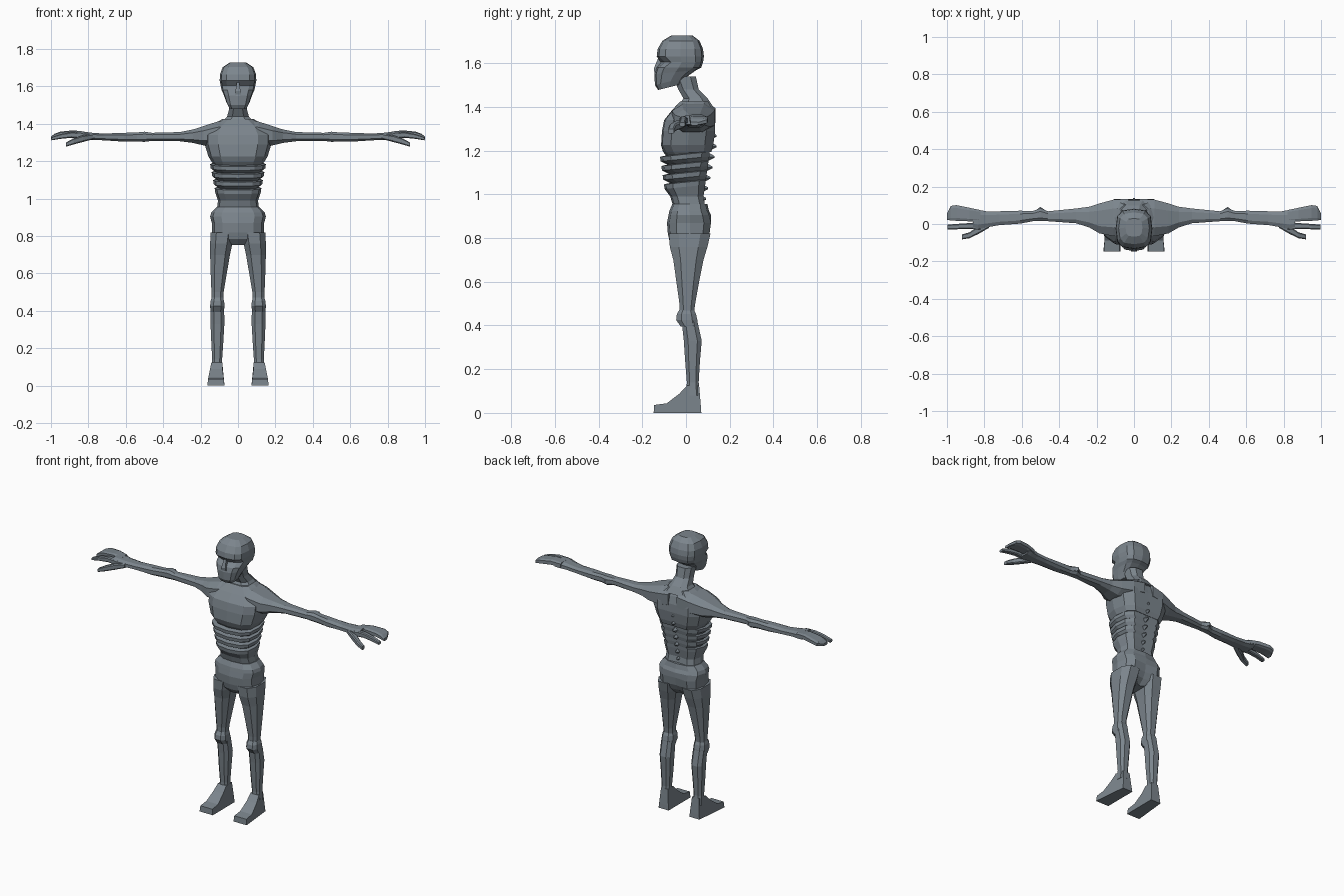
import bpy, bmesh, math

skin = bpy.data.materials.new("slate_grey")
skin.diffuse_color = (0.20, 0.235, 0.265, 1)


def finish(name, bm, mirror):
    bmesh.ops.recalc_face_normals(bm, faces=bm.faces)
    me = bpy.data.meshes.new(name)
    bm.to_mesh(me)
    bm.free()
    me.materials.append(skin)
    ob = bpy.data.objects.new(name, me)
    bpy.context.collection.objects.link(ob)
    if mirror:
        ob.modifiers.new("mirror", 'MIRROR').use_mirror_merge = False
    return ob


def loft(name, rings, sides=8, axis='z', mirror=False, power=0.75, tilt=0, edit=None):
    """Rings are (position, a0, a1, b0, b1): a/b are x/y along z, or y/z along x."""
    bm = bmesh.new()
    loops = []
    for ring in rings:
        t, a0, a1, b0, b1 = ring[:5]
        slope = ring[5] if len(ring) > 5 else tilt
        loop = []
        for i in range(sides):
            ang = 2 * math.pi * (i + 0.5 * (sides % 4 == 0 and sides < 12)) / sides
            c, s = math.cos(ang), math.sin(ang)
            c = math.copysign(abs(c) ** power, c)
            s = math.copysign(abs(s) ** power, s)
            if sides == 8:                      # reach the full ring size
                c, s = c / 0.942, s / 0.942
            a = (a0 + a1) / 2 + c * (a1 - a0) / 2
            b = (b0 + b1) / 2 + s * (b1 - b0) / 2
            co = (a, b, t + slope * (b - b0)) if axis == 'z' else (t, a, b)
            loop.append(bm.verts.new(co))
        loops.append(loop)
    for lo, hi in zip(loops, loops[1:]):
        for i in range(sides):
            j = (i + 1) % sides
            bm.faces.new((lo[i], lo[j], hi[j], hi[i]))
    bm.faces.new(loops[0])
    bm.faces.new(loops[-1])
    if edit:
        for v in bm.verts:
            edit(v.co)
    return finish(name, bm, mirror)


def sym(*rows):
    return [(r[0], -r[1], r[1], *r[2:]) for r in rows]


# Torso: waist, ribs, chest and shoulder base
def groove(co):
    if abs(co.x) < 0.002:
        if co.y > 0.05:
            co.y -= 0.014                       # spine channel
        elif co.z > 1.2:
            co.y += 0.008                       # breastbone


ribs = []
for k in range(4):
    z = 1.025 + 0.042 * k
    w, f, b = 0.122 + 0.008 * k, -0.098 - 0.006 * k, 0.098 + 0.007 * k
    ribs += [(z, w, f, b, 0.1), (z + 0.021, w + 0.003, f - 0.003, b + 0.002, 0.1),
             (z + 0.027, w - 0.013, f + 0.024, b + 0.002, 0.1)]
loft("torso", sym(
    (0.90, 0.115, -0.06, 0.10), (0.95, 0.112, -0.06, 0.095),
    (0.99, 0.107, -0.072, 0.088), *ribs,
    (1.195, 0.14, -0.105, 0.128), (1.225, 0.158, -0.122, 0.138),
    (1.29, 0.178, -0.118, 0.147), (1.34, 0.18, -0.108, 0.145),
    (1.385, 0.15, -0.072, 0.132), (1.425, 0.085, -0.035, 0.11)),
    sides=12, edit=groove)

# Vertebrae along the back
bm = bmesh.new()
for i in range(7):
    z = 0.98 + i * 0.048
    y = 0.082 + 0.048 * min(1, i / 5)
    m = bmesh.ops.create_cone(bm, segments=4, radius1=0.02, radius2=0.004, depth=0.03, cap_ends=True)
    for v in m["verts"]:
        x, yy, zz = v.co
        v.co = (x, y + zz - 0.005, z + yy)
finish("spine_bumps", bm, False)


# Pelvis with crest and cleft
def cleft(co):
    if abs(co.x) < 0.002 and co.y > 0.04 and co.z < 0.9:
        co.y -= 0.018


loft("pelvis", sym(
    (0.752, 0.045, -0.045, 0.065), (0.785, 0.105, -0.075, 0.10),
    (0.82, 0.14, -0.083, 0.118), (0.87, 0.14, -0.087, 0.125),
    (0.905, 0.149, -0.08, 0.115), (0.925, 0.143, -0.076, 0.105),
    (0.955, 0.115, -0.063, 0.098)), sides=12, edit=cleft)

# Neck
loft("neck", sym(
    (1.40, 0.09, -0.035, 0.125), (1.44, 0.058, -0.012, 0.098),
    (1.48, 0.047, -0.035, 0.058), (1.54, 0.05, -0.06, 0.045)), sides=8)


# Head with brow, hollow eyes and jaw
def face(co):
    if co.y < -0.08 and 1.585 < co.z < 1.625 and abs(co.x) > 0.02:
        co.y += 0.014


loft("head", sym(
    (1.478, 0.05, -0.128, -0.025, 0.25), (1.50, 0.063, -0.142, 0.0, 0.25),
    (1.55, 0.078, -0.145, 0.048, 0.1), (1.58, 0.088, -0.137, 0.07),
    (1.605, 0.093, -0.118, 0.078), (1.632, 0.098, -0.134, 0.082),
    (1.665, 0.096, -0.13, 0.078), (1.703, 0.082, -0.108, 0.062),
    (1.727, 0.045, -0.068, 0.03)), sides=12, power=0.65, edit=face)
loft("nose", sym((1.558, 0.022, -0.149, -0.11), (1.575, 0.018, -0.152, -0.11),
                 (1.622, 0.009, -0.132, -0.10)), sides=4)

# Arms, from inside the chest to the wrist and palm
loft("arm", [
    (0.03, -0.05, 0.135, 1.30, 1.425), (0.11, -0.065, 0.130, 1.285, 1.412),
    (0.185, -0.05, 0.110, 1.285, 1.388), (0.24, -0.018, 0.092, 1.298, 1.370),
    (0.31, 0.004, 0.083, 1.307, 1.356), (0.46, 0.015, 0.068, 1.309, 1.352),
    (0.50, 0.016, 0.084, 1.304, 1.358), (0.54, 0.015, 0.070, 1.305, 1.354),
    (0.61, 0.002, 0.071, 1.305, 1.352), (0.72, -0.006, 0.068, 1.312, 1.348),
    (0.79, -0.018, 0.068, 1.315, 1.353), (0.835, -0.030, 0.076, 1.316, 1.360),
    (0.86, -0.026, 0.080, 1.320, 1.362)], axis='x', mirror=True)
loft("elbow_point", [(0.46, 0.045, 0.065, 1.320, 1.345), (0.50, 0.045, 0.100, 1.318, 1.350),
                     (0.54, 0.045, 0.066, 1.320, 1.345)], sides=4, axis='x', mirror=True, power=1)

# Hand: joined fingers, forefinger and thumb
loft("fingers", [
    (0.82, 0.015, 0.074, 1.325, 1.358), (0.88, 0.015, 0.086, 1.332, 1.365),
    (0.95, 0.018, 0.100, 1.328, 1.358), (0.98, 0.020, 0.096, 1.322, 1.347),
    (1.0, 0.022, 0.055, 1.316, 1.332)], axis='x', mirror=True, power=0.5)
loft("forefinger", [
    (0.82, -0.028, 0.010, 1.320, 1.352), (0.89, -0.026, 0.004, 1.326, 1.356),
    (0.95, -0.028, 0.000, 1.320, 1.345), (0.998, -0.030, -0.004, 1.312, 1.328)],
    sides=8, axis='x', mirror=True, power=0.5)
loft("thumb", [
    (0.775, -0.020, 0.015, 1.318, 1.345), (0.83, -0.052, -0.010, 1.303, 1.338),
    (0.88, -0.076, -0.045, 1.290, 1.322), (0.92, -0.082, -0.056, 1.278, 1.300)],
    sides=8, axis='x', mirror=True, power=0.5)

# Legs: thigh, knee, shin
loft("thigh", [
    (0.45, 0.079, 0.140, -0.028, 0.036), (0.50, 0.077, 0.142, -0.030, 0.042),
    (0.60, 0.060, 0.146, -0.044, 0.060), (0.70, 0.043, 0.149, -0.058, 0.080),
    (0.76, 0.030, 0.149, -0.074, 0.098), (0.82, 0.020, 0.146, -0.078, 0.112)],
    mirror=True)
loft("knee", [
    (0.395, 0.076, 0.147, -0.024, 0.052), (0.425, 0.072, 0.149, -0.045, 0.052),
    (0.452, 0.074, 0.147, -0.042, 0.046), (0.472, 0.080, 0.140, -0.030, 0.036)],
    mirror=True)
loft("shin", [
    (0.08, 0.084, 0.142, 0.000, 0.064), (0.14, 0.085, 0.138, 0.004, 0.058),
    (0.24, 0.078, 0.143, -0.004, 0.064), (0.33, 0.073, 0.147, -0.010, 0.072),
    (0.42, 0.074, 0.147, -0.020, 0.052)], mirror=True)

# Feet: side profile with a narrower top and a wider toe
bm = bmesh.new()
profile = [(-0.148, 0), (0.07, 0), (0.068, 0.03), (0.060, 0.125),
           (0.004, 0.125), (-0.03, 0.088), (-0.088, 0.044), (-0.146, 0.036)]
walls = []
for side in (0, 1):
    row = []
    for y, z in profile:
        slim = 0.012 * min(1, z / 0.1)
        out = 0.142 + 0.022 * min(1, max(0, (0.07 - y) / 0.12))
        row.append(bm.verts.new((out - slim if side else 0.072 + slim, y, z)))
    bm.faces.new(row)
    walls.append(row)
for i in range(len(profile)):
    j = (i + 1) % len(profile)
    bm.faces.new((walls[0][i], walls[0][j], walls[1][j], walls[1][i]))
finish("foot", bm, True)
